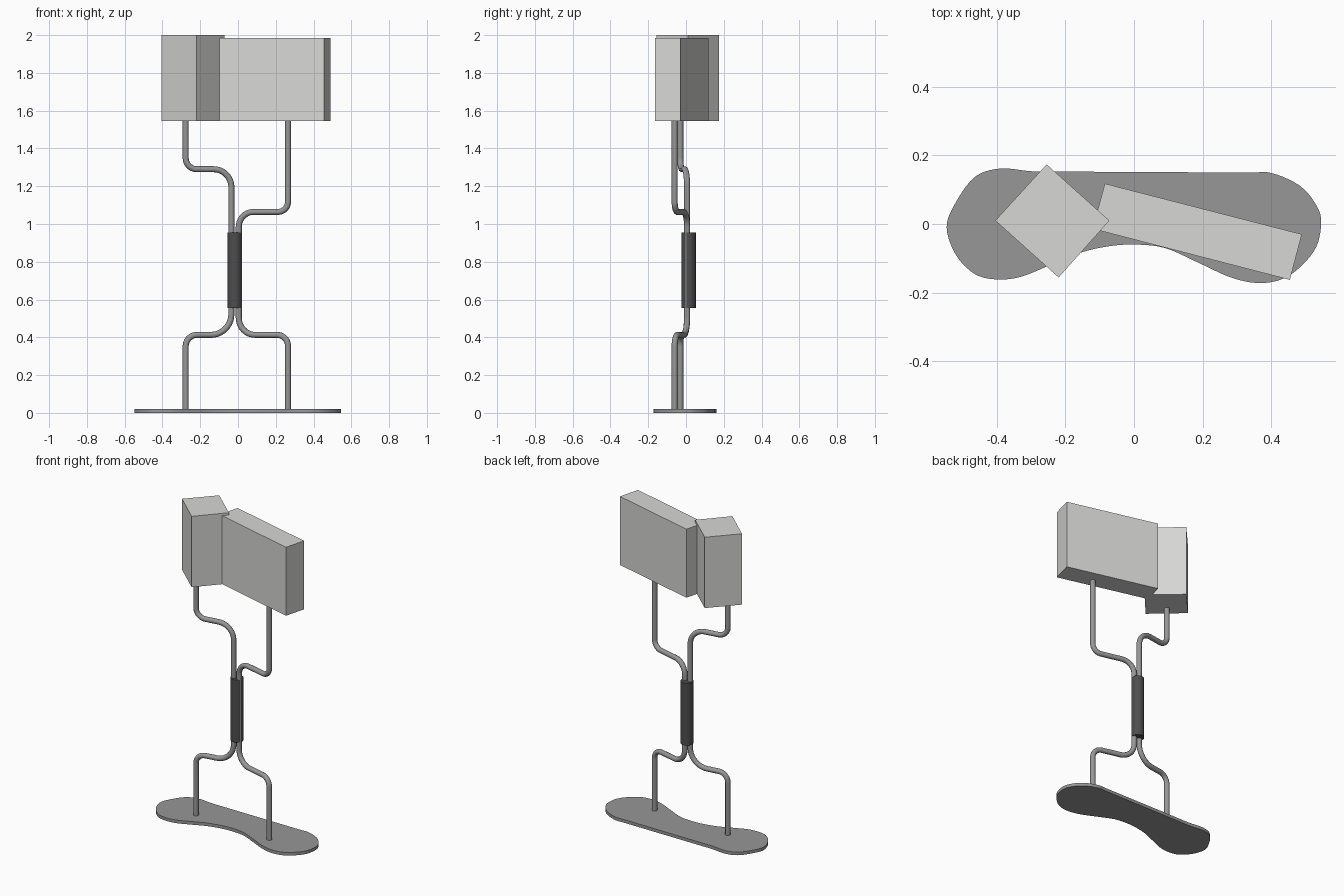
import bpy, bmesh, math
from mathutils import Vector

if "Cube" in bpy.data.objects:
    bpy.data.objects.remove(bpy.data.objects["Cube"])


def material(name, v, tint=0.0):
    m = bpy.data.materials.new(name)
    m.diffuse_color = (v, v, v - tint, 1)
    m.use_nodes = True
    m.node_tree.nodes["Principled BSDF"].inputs["Base Color"].default_value = m.diffuse_color
    return m


SHADE = material("pale shade grey", 0.68, 0.01)
METAL = material("metal grey", 0.31)
DARK = material("dark grip grey", 0.075)


def prism(name, outline, z0, z1, mat):
    """Extrude a flat outline from z0 up to z1."""
    bm = bmesh.new()
    face = bm.faces.new([bm.verts.new((x, y, z0)) for x, y in outline])
    ext = bmesh.ops.extrude_face_region(bm, geom=[face])
    for v in (g for g in ext["geom"] if isinstance(g, bmesh.types.BMVert)):
        v.co.z = z1
    bmesh.ops.recalc_face_normals(bm, faces=bm.faces)
    me = bpy.data.meshes.new(name)
    bm.to_mesh(me)
    bm.free()
    me.materials.append(mat)
    ob = bpy.data.objects.new(name, me)
    bpy.context.collection.objects.link(ob)
    return ob


def smooth(ob):
    bpy.ops.object.select_all(action='DESELECT')
    ob.select_set(True)
    bpy.context.view_layer.objects.active = ob
    bpy.ops.object.shade_smooth_by_angle(angle=math.radians(35))


def closed_spline(pts, steps=5):
    """Closed Catmull-Rom outline through the points."""
    out, n = [], len(pts)
    for i in range(n):
        a, b, c, d = (Vector(pts[(i + k) % n]) for k in (-1, 0, 1, 2))
        for s in range(steps):
            t = s / steps
            p = 0.5 * (2 * b + (c - a) * t + (2 * a - 5 * b + 4 * c - d) * t * t
                       + (3 * b - a - 3 * c + d) * t ** 3)
            out.append((p.x, p.y))
    return out


def bent_tube(name, pts, radii, r=0.016):
    """Round tube along a polyline whose corners are filleted by the radii."""
    pts = [Vector(p) for p in pts]
    path = [pts[0]]
    for i, rad in enumerate(radii, 1):
        p = pts[i]
        u, w = (pts[i - 1] - p).normalized(), (pts[i + 1] - p).normalized()
        half = u.angle(w) / 2
        trim = rad / math.tan(half)
        centre = p + (u + w).normalized() * (rad / math.sin(half))
        s, e = p + u * trim - centre, p + w * trim - centre
        path += [centre + s.slerp(e, k / 10) * rad for k in range(11)]
    path.append(pts[-1])
    cu = bpy.data.curves.new(name, 'CURVE')
    cu.dimensions = '3D'
    cu.bevel_depth = r
    cu.bevel_resolution = 4
    cu.use_fill_caps = True
    sp = cu.splines.new('POLY')
    sp.points.add(len(path) - 1)
    for q, p in zip(sp.points, path):
        q.co = (*p, 1)
    cu.materials.append(METAL)
    ob = bpy.data.objects.new(name, cu)
    bpy.context.collection.objects.link(ob)
    bpy.ops.object.select_all(action='DESELECT')
    ob.select_set(True)
    bpy.context.view_layer.objects.active = ob
    bpy.ops.object.convert(target='MESH')
    smooth(bpy.context.object)


# Kidney-shaped base plate
base = [(-0.547, -0.01), (-0.522, 0.06), (-0.465, 0.137), (-0.39, 0.162),
        (-0.30, 0.154), (-0.22, 0.153), (0.0, 0.152), (0.32, 0.15), (0.40, 0.149),
        (0.485, 0.111), (0.535, 0.05), (0.546, 0.0), (0.532, -0.067),
        (0.485, -0.126), (0.427, -0.163), (0.357, -0.172), (0.28, -0.155),
        (0.19, -0.114), (0.09, -0.07), (0.0, -0.06), (-0.08, -0.066),
        (-0.16, -0.085), (-0.245, -0.12), (-0.33, -0.154), (-0.40, -0.162),
        (-0.465, -0.146), (-0.52, -0.09)]
smooth(prism("base_plate", closed_spline(base), 0.0, 0.02, METAL))

# Two lampshades: a square one turned 45 degrees and a long slim one
prism("square_shade", [(-0.405, 0.01), (-0.22, -0.156), (-0.072, 0.01), (-0.255, 0.174)],
      1.545, 2.0, SHADE)
prism("long_shade", [(-0.121, -0.014), (0.455, -0.163), (0.49, -0.03), (-0.085, 0.118)],
      1.545, 1.985, SHADE)

# Bent stems meeting at the central grip, upper and lower on each side
sides = [("left", -0.277, -0.035, -0.03, 1.29, 0.06, 0.095),
         ("right", 0.265, 0.004, -0.06, 1.064, 0.055, 0.08)]
for side, xo, xi, yo, z_up, r_out, r_in in sides:
    yi = 0.006
    bent_tube(side + "_upper_stem",
              [(xo, yo, 1.56), (xo, yo, z_up), (xi, yi, z_up), (xi, yi, 0.76)],
              [r_out, r_in])
    bent_tube(side + "_lower_stem",
              [(xo, yo, 0.01), (xo, yo, 0.413), (xi, yi, 0.413), (xi, yi, 0.76)],
              [0.06, 0.11 if side == "left" else 0.09])

# Dark cylindrical grip
bpy.ops.mesh.primitive_cylinder_add(vertices=32, radius=0.038, depth=0.40,
                                    location=(-0.017, 0.014, 0.755))
grip = bpy.context.object
grip.name = "central_grip"
grip.data.materials.append(DARK)
smooth(grip)
